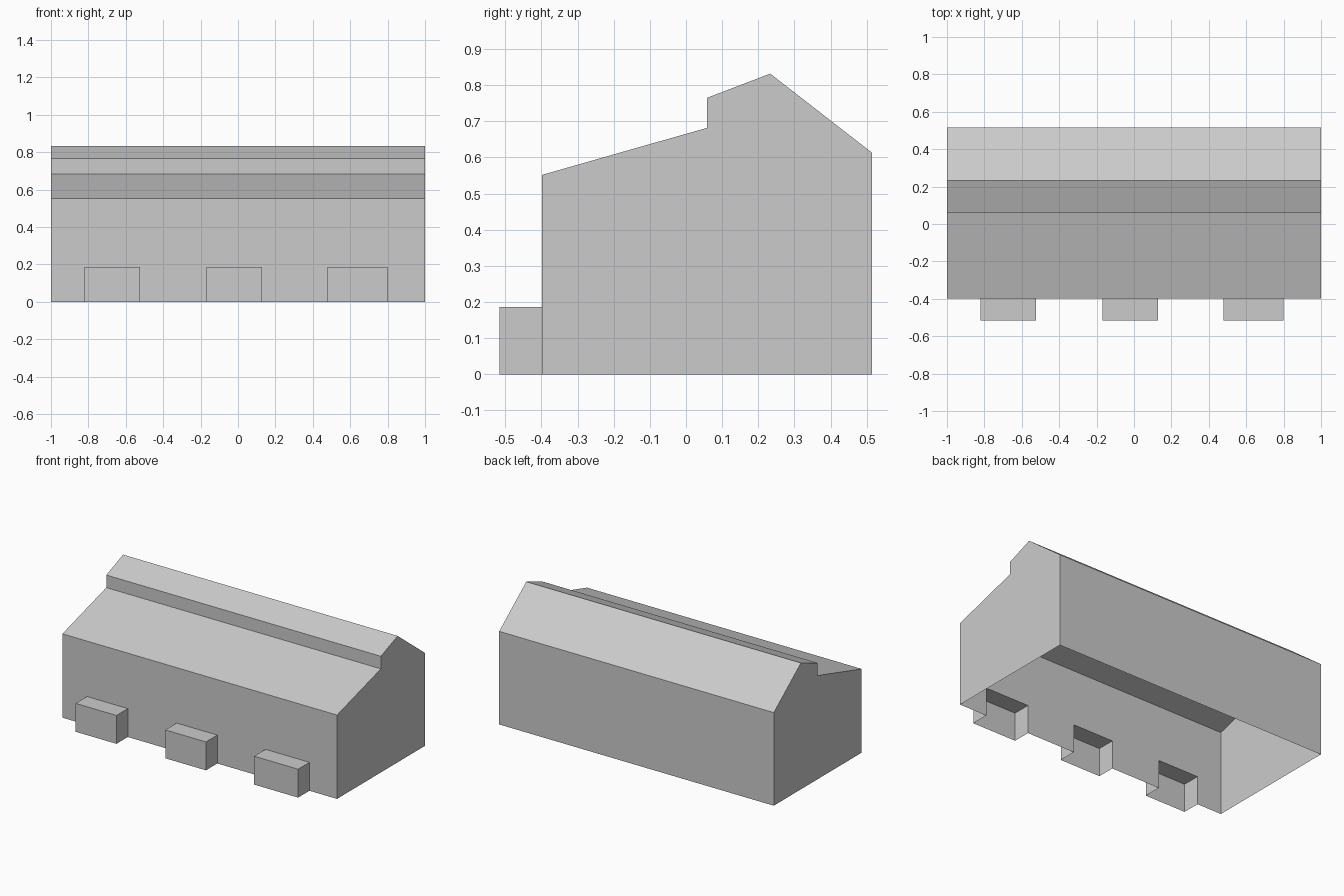
import bpy
import bmesh

cube = bpy.data.objects.get("Cube")
if cube:
    bpy.data.objects.remove(cube, do_unlink=True)

# Single plain grey material
grey = bpy.data.materials.new("plain_grey")
grey.use_nodes = True
colour = (0.6, 0.6, 0.6, 1.0)
grey.diffuse_color = colour
grey.node_tree.nodes["Principled BSDF"].inputs["Base Color"].default_value = colour

HALF = 1.0                       # half length along x
FRONT, BAY_FRONT = -0.398, -0.516
BAY_TOP = 0.187
BAYS = {"right_bay": (-0.821, -0.524),
        "middle_bay": (-0.168, 0.128),
        "left_bay": (0.479, 0.799)}

# End profile (y, z), from the front foot over the stepped roof to the back foot
PROFILE = [(FRONT, 0), (FRONT, 0.552), (0.058, 0.682), (0.058, 0.765),
           (0.233, 0.832), (0.515, 0.613), (0.515, 0)]


def make_shell(name, faces):
    """Build an open shell from polygons listed with outward winding."""
    bm = bmesh.new()
    for face in faces:
        bm.faces.new([bm.verts.new(p) for p in face])
    bmesh.ops.remove_doubles(bm, verts=bm.verts, dist=1e-5)
    mesh = bpy.data.meshes.new(name)
    bm.to_mesh(mesh)
    bm.free()
    mesh.materials.append(grey)
    obj = bpy.data.objects.new(name, mesh)
    bpy.context.collection.objects.link(obj)
    return obj


# Front wall with an opening behind each bay
front_wall = [(-HALF, FRONT, 0)]
for x0, x1 in BAYS.values():
    front_wall += [(x0, FRONT, 0), (x0, FRONT, BAY_TOP),
                   (x1, FRONT, BAY_TOP), (x1, FRONT, 0)]
front_wall += [(HALF, FRONT, 0), (HALF, FRONT, PROFILE[1][1]),
               (-HALF, FRONT, PROFILE[1][1])]

# Gable ends, roof slopes and back wall; the underside stays open
gables = [[(-HALF, y, z) for y, z in PROFILE],
          [(HALF, y, z) for y, z in reversed(PROFILE)]]
strips = [[(-HALF, *a), (HALF, *a), (HALF, *b), (-HALF, *b)]
          for a, b in zip(PROFILE[1:], PROFILE[2:])]
make_shell("building_shell", [front_wall] + gables + strips)

# Low bays: front, top and two sides, open below and to the inside
for name, (x0, x1) in BAYS.items():
    f, w, t = BAY_FRONT, FRONT, BAY_TOP
    make_shell(name, [
        [(x0, f, 0), (x1, f, 0), (x1, f, t), (x0, f, t)],
        [(x0, f, t), (x1, f, t), (x1, w, t), (x0, w, t)],
        [(x0, w, 0), (x0, f, 0), (x0, f, t), (x0, w, t)],
        [(x1, f, 0), (x1, w, 0), (x1, w, t), (x1, f, t)],
    ])
